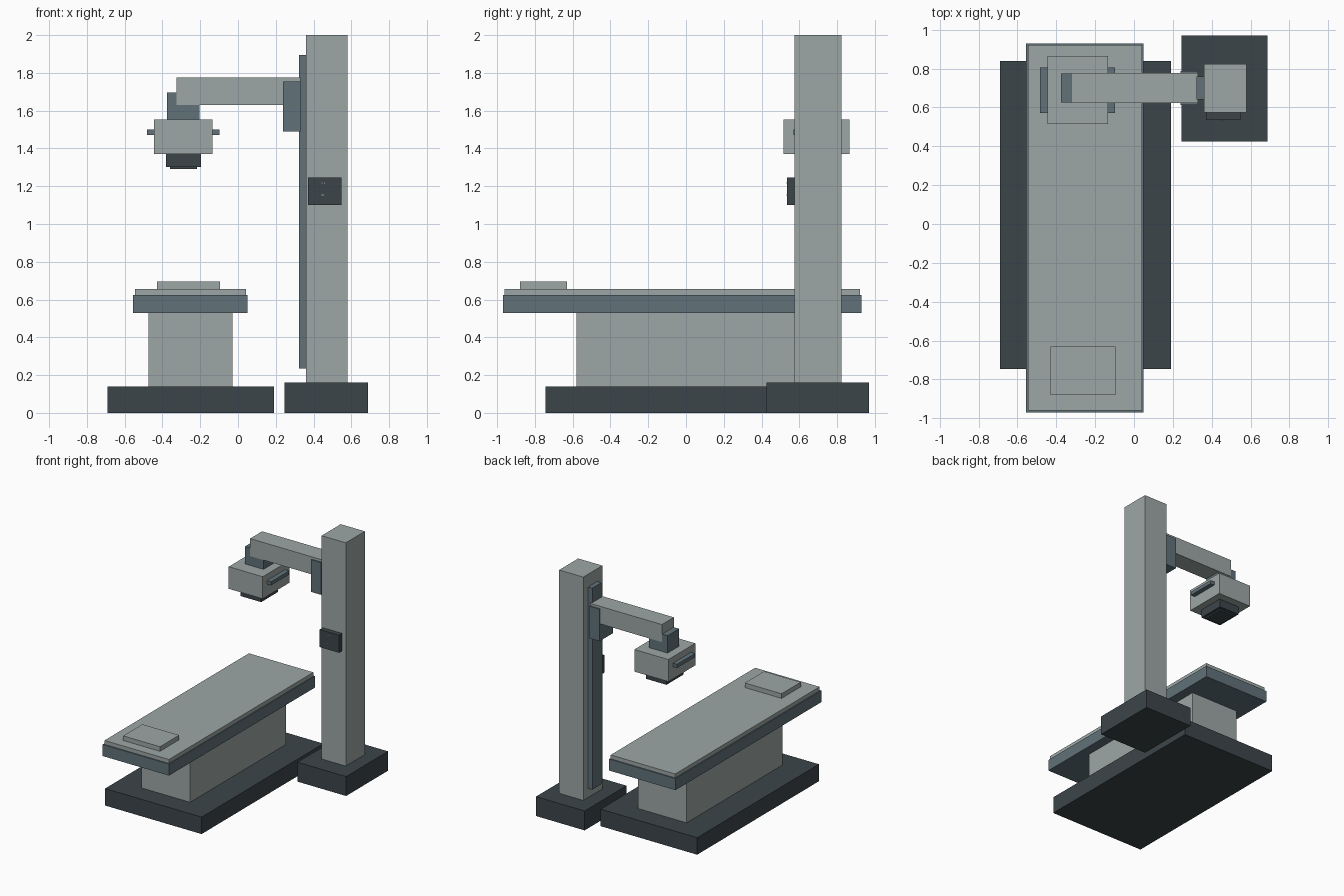
import bpy
import bmesh
from mathutils import Vector

cube = bpy.data.objects.get("Cube")
if cube:
    bpy.data.objects.remove(cube, do_unlink=True)


def material(name, rgb):
    m = bpy.data.materials.new(name)
    m.use_nodes = True
    m.diffuse_color = (*rgb, 1)
    m.node_tree.nodes["Principled BSDF"].inputs["Base Color"].default_value = (*rgb, 1)
    return m


light = material("light grey", (0.34, 0.39, 0.38))
mid = material("blue grey", (0.12, 0.17, 0.195))
dark = material("dark slate", (0.045, 0.06, 0.067))


def box(name, mat, x, y, z):
    """Box spanning the given (low, high) range on each axis."""
    bm = bmesh.new()
    bmesh.ops.create_cube(bm, size=1)
    ranges = (x, y, z)
    bmesh.ops.scale(bm, vec=Vector([b - a for a, b in ranges]), verts=bm.verts)
    bmesh.ops.translate(bm, vec=Vector([(a + b) / 2 for a, b in ranges]), verts=bm.verts)
    mesh = bpy.data.meshes.new(name)
    bm.to_mesh(mesh)
    bm.free()
    mesh.materials.append(mat)
    obj = bpy.data.objects.new(name, mesh)
    bpy.context.collection.objects.link(obj)
    return obj


# Patient table
box("table_base", dark, (-0.69, 0.19), (-0.745, 0.84), (0, 0.14))
box("table_pedestal", light, (-0.475, -0.03), (-0.58, 0.67), (0.14, 0.53))
box("table_frame", mid, (-0.555, 0.05), (-0.97, 0.93), (0.53, 0.625))
box("mattress", light, (-0.545, 0.042), (-0.96, 0.92), (0.625, 0.657))
box("pillow", light, (-0.43, -0.095), (-0.88, -0.63), (0.657, 0.695))

# Column with its guide rail
box("column_base", dark, (0.245, 0.688), (0.425, 0.97), (0, 0.16))
box("column", light, (0.36, 0.58), (0.575, 0.823), (0.16, 2))
box("guide_rail", mid, (0.322, 0.36), (0.64, 0.76), (0.235, 1.895))

# Sliding carriage and arm
box("carriage", mid, (0.238, 0.33), (0.612, 0.787), (1.49, 1.755))
box("arm", light, (-0.325, 0.33), (0.622, 0.778), (1.63, 1.775))
box("head_hanger", mid, (-0.375, -0.205), (0.625, 0.775), (1.55, 1.695))

# Imaging head
box("head", light, (-0.445, -0.135), (0.515, 0.865), (1.37, 1.552))
box("collimator", dark, (-0.382, -0.195), (0.58, 0.80), (1.302, 1.37))
box("collimator_window", dark, (-0.36, -0.217), (0.605, 0.775), (1.29, 1.302))
for name, x in (("right_handle", (-0.483, -0.445)), ("left_handle", (-0.135, -0.097))):
    box(name, mid, x, (0.57, 0.805), (1.47, 1.5))

# Control panel with small indicator plates
box("control_panel", dark, (0.37, 0.547), (0.535, 0.575), (1.10, 1.245))
for i, x in enumerate((0.442, 0.454)):
    box(f"indicator_{i + 1}", light, (x, x + 0.006), (0.532, 0.535), (1.215, 1.219))
box("indicator_bar", light, (0.442, 0.456), (0.532, 0.535), (1.152, 1.155))
